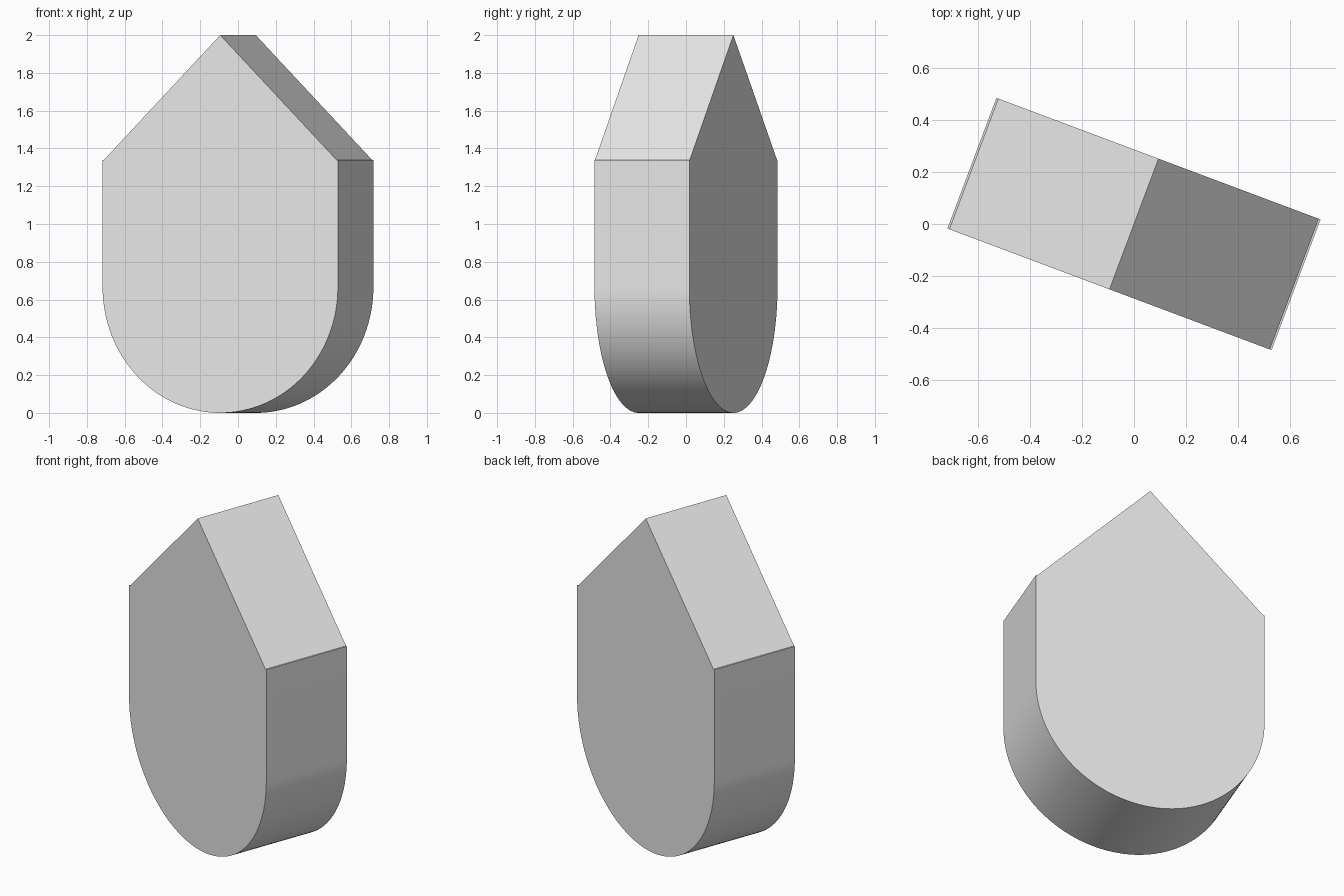
import bpy
import bmesh
from math import cos, sin, pi, radians

cube = bpy.data.objects.get("Cube")
if cube:
    bpy.data.objects.remove(cube, do_unlink=True)

RADIUS, HALF_DEPTH = 0.665, 0.268
SHOULDER, LIP, TOP = 1.34, 0.008, 2.0
SEGMENTS = 64

# Plain grey material
grey = bpy.data.materials.new("light_grey")
grey.use_nodes = True
colour = (0.8, 0.8, 0.8, 1)
grey.diffuse_color = colour
grey.node_tree.nodes["Principled BSDF"].inputs["Base Color"].default_value = colour

# Outline: round bottom, straight sides, tiny shoulder lip, pointed top
profile = []
for i in range(SEGMENTS + 1):
    a = pi + pi * i / SEGMENTS
    profile.append((RADIUS * cos(a), RADIUS + RADIUS * sin(a)))
profile += [(RADIUS, SHOULDER), (RADIUS - LIP, SHOULDER), (0, TOP),
            (LIP - RADIUS, SHOULDER), (-RADIUS, SHOULDER)]

# Extrude the outline front to back
bm = bmesh.new()
front = bm.faces.new([bm.verts.new((x, -HALF_DEPTH, z)) for x, z in profile])
extruded = bmesh.ops.extrude_face_region(bm, geom=[front], use_keep_orig=True)
back_verts = [g for g in extruded["geom"] if isinstance(g, bmesh.types.BMVert)]
bmesh.ops.translate(bm, verts=back_verts, vec=(0, 2 * HALF_DEPTH, 0))
bmesh.ops.recalc_face_normals(bm, faces=bm.faces)
mesh = bpy.data.meshes.new("pointed_block")
bm.to_mesh(mesh)
bm.free()
mesh.materials.append(grey)

block = bpy.data.objects.new("pointed_block", mesh)
bpy.context.collection.objects.link(block)
block.rotation_euler.z = radians(-20.55)

# Smooth the rounded underside, keep the corners crisp
bpy.ops.object.select_all(action="DESELECT")
block.select_set(True)
bpy.context.view_layer.objects.active = block
bpy.ops.object.shade_smooth_by_angle(angle=radians(30))
